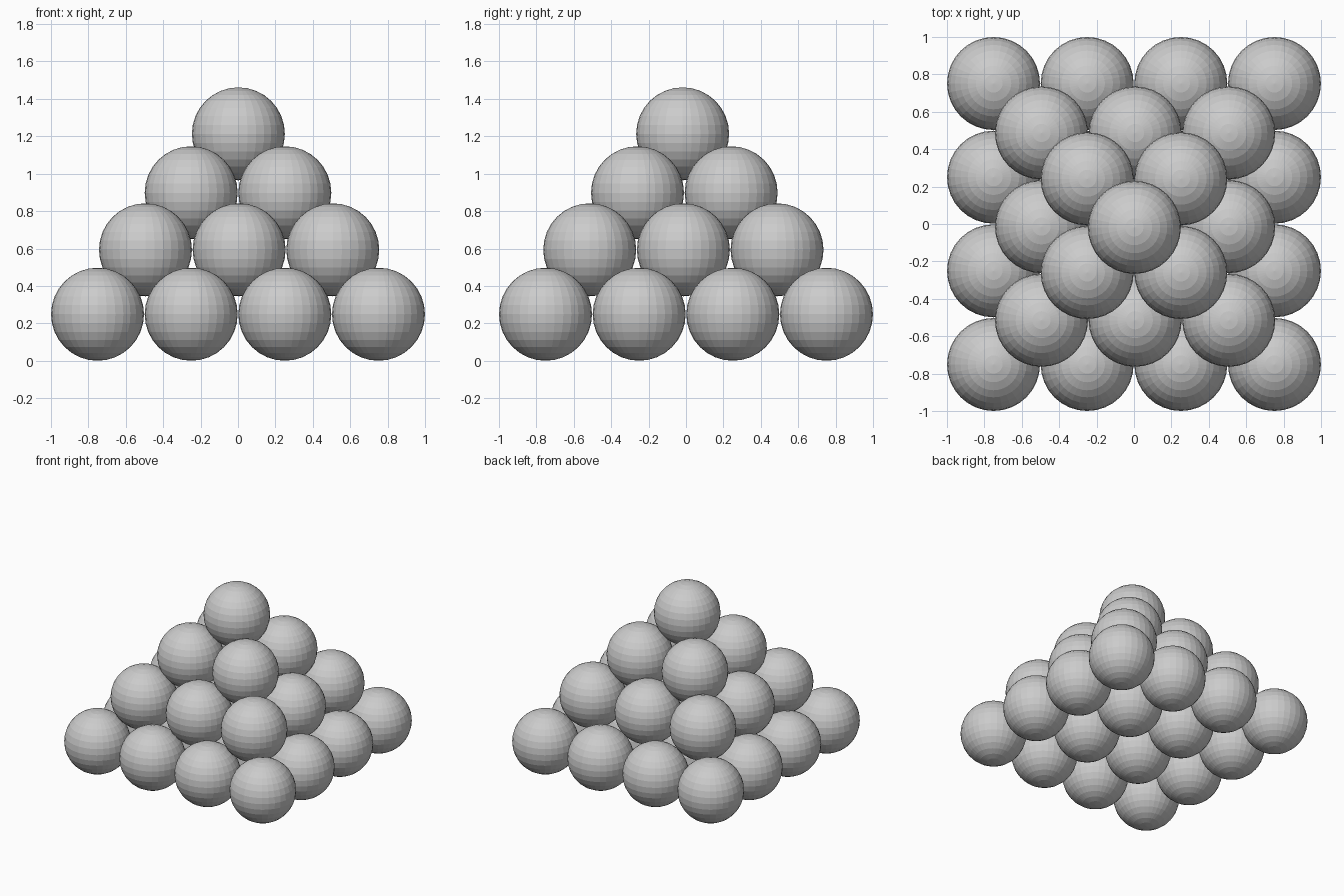
import bpy

if "Cube" in bpy.data.objects:
    bpy.data.objects.remove(bpy.data.objects["Cube"])

RADIUS = 0.2485
SPACING = 0.5007

# one faceted ball mesh shared by the whole stack
bpy.ops.mesh.primitive_uv_sphere_add(segments=32, ring_count=16, radius=RADIUS)
first = bpy.context.object
ball_mesh = first.data
ball_mesh.name = "ball"
bpy.data.objects.remove(first)

# layers from the ground up: balls per side, x shift, y shift, centre height
layers = [
    (4, 0.0, 0.0, RADIUS),
    (3, 0.006, -0.014, 0.593),
    (2, 0.0, -0.009, 0.898),
    (1, 0.002, -0.018, 1.213),
]


def add_layer(level, count, dx, dy, z):
    """Square grid of balls centred on the stack axis."""
    half = (count - 1) / 2
    for i in range(count):
        for j in range(count):
            ball = bpy.data.objects.new(f"ball_layer{level}_{i}_{j}", ball_mesh)
            ball.location = ((i - half) * SPACING + dx, (j - half) * SPACING + dy, z)
            bpy.context.collection.objects.link(ball)


for level, layer in enumerate(layers, 1):
    add_layer(level, *layer)
